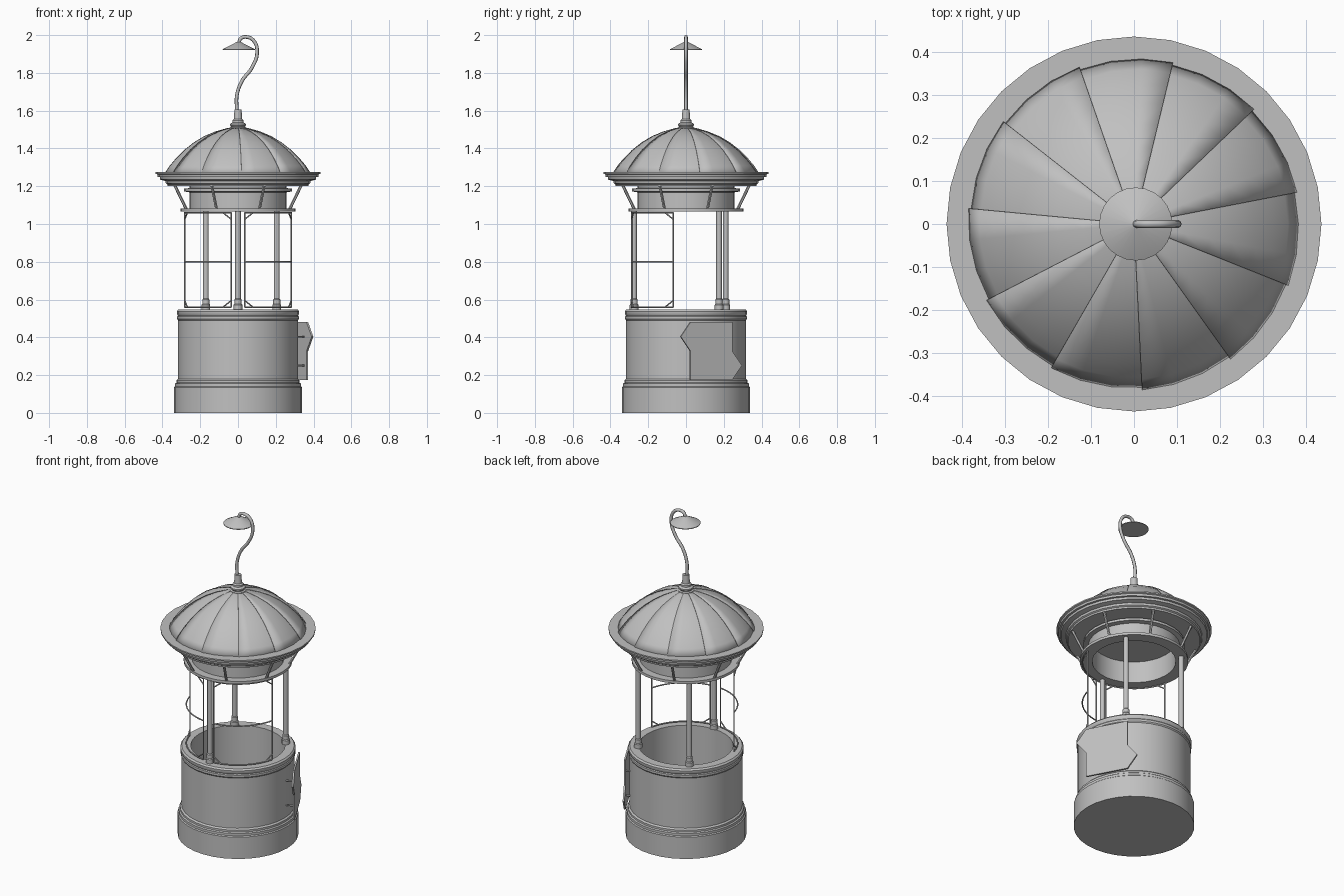
import bpy, bmesh, math
from math import sin, cos, radians
from mathutils import Vector, Matrix

if "Cube" in bpy.data.objects:
    bpy.data.objects.remove(bpy.data.objects["Cube"], do_unlink=True)

grey = bpy.data.materials.new("stone_grey")
grey.use_nodes = True
grey.diffuse_color = (0.53, 0.53, 0.53, 1)
grey.node_tree.nodes["Principled BSDF"].inputs["Base Color"].default_value = grey.diffuse_color


def activate(ob):
    bpy.ops.object.select_all(action="DESELECT")
    ob.select_set(True)
    bpy.context.view_layer.objects.active = ob


def finish(name, bm, smooth=True):
    bmesh.ops.remove_doubles(bm, verts=bm.verts, dist=1e-5)
    bmesh.ops.recalc_face_normals(bm, faces=bm.faces)
    me = bpy.data.meshes.new(name)
    bm.to_mesh(me)
    bm.free()
    me.materials.append(grey)
    ob = bpy.data.objects.new(name, me)
    bpy.context.collection.objects.link(ob)
    if smooth:
        activate(ob)
        bpy.ops.object.shade_smooth_by_angle(angle=radians(35))
    return ob


def lathe(name, profile, at=(0, 0), sides=32, closed=False):
    """Spin (radius, height) points about a vertical axis."""
    bm = bmesh.new()
    vs = [bm.verts.new((r, 0, z)) for r, z in profile]
    pairs = list(zip(vs, vs[1:])) + ([(vs[-1], vs[0])] if closed else [])
    edges = [bm.edges.new(p) for p in pairs]
    bmesh.ops.spin(bm, geom=vs + edges, cent=(0, 0, 0), axis=(0, 0, 1),
                   angle=math.tau, steps=sides, use_merge=False)
    bmesh.ops.translate(bm, verts=bm.verts, vec=(at[0], at[1], 0))
    return finish(name, bm)


def tube(name, paths, radius, smooth_path=False, res=2):
    """Round bars along one or more paths, as one mesh."""
    cu = bpy.data.curves.new(name, "CURVE")
    cu.dimensions = "3D"
    cu.bevel_depth = radius
    cu.bevel_resolution = res
    cu.use_fill_caps = True
    for path in paths:
        sp = cu.splines.new("BEZIER" if smooth_path else "POLY")
        pts = sp.bezier_points if smooth_path else sp.points
        pts.add(len(path) - 1)
        for p, co in zip(pts, path):
            if smooth_path:
                p.co = co
                p.handle_left_type = p.handle_right_type = "AUTO"
            else:
                p.co = (*co, 1)
    cu.materials.append(grey)
    ob = bpy.data.objects.new(name, cu)
    bpy.context.collection.objects.link(ob)
    activate(ob)
    bpy.ops.object.convert(target="MESH")
    bpy.ops.object.shade_smooth_by_angle(angle=radians(50))
    return ob


def polar(r, deg, z):
    return (r * cos(radians(deg)), r * sin(radians(deg)), z)


# Hollow round body with plinth, mouldings and rim
lathe("well_body", [
    (0, 0), (.339, 0), (.339, .135), (.333, .14), (.333, .155), (.326, .16),
    (.326, .172), (.317, .18), (.317, .49), (.322, .497), (.322, .51),
    (.318, .515), (.324, .525), (.324, .538), (.316, .547), (.265, .547),
    (.265, .12), (0, .12)])

# Three posts with collars
posts = [(0, -.275), (.205, .175), (-.17, .21)]
for i, at in enumerate(posts):
    lathe(f"post_{i + 1}", [
        (0, .545), (.023, .545), (.023, .572), (.019, .577), (.019, .6),
        (.015, .605), (.015, 1.07), (0, 1.07)], at, 12)

# Curved open frames on either side of the front post
for side, start, end in (("right", 193.5, 263), ("left", 277, 346.5)):
    def arc(z):
        return [polar(.29, start + (end - start) * t / 12, z) for t in range(13)]
    low, high = .56, 1.06
    bars = [arc(low), arc(.8), arc(high)]
    for a, inward in ((start, 1), (end, -1)):
        bars.append([polar(.29, a, low), polar(.29, a, high)])
        for z, up in ((low, .035), (high, -.035)):
            bars.append([polar(.29, a, z + up), polar(.29, a + inward * 9, z)])
    tube(f"{side}_frame", bars, .004, res=1)

# Ring beam and hollow drum carrying the roof
lathe("ring_beam", [(.235, 1.067), (.305, 1.067), (.305, 1.083), (.235, 1.083)], closed=True)
lathe("drum", [(.235, 1.08), (.258, 1.08), (.258, 1.168), (.285, 1.172),
               (.285, 1.187), (.258, 1.19), (.258, 1.21), (.235, 1.21)], closed=True)

# Slanted struts under the eaves
struts = [[polar(.297, 22.5 + 45 * k, 1.08), polar(.365, 22.5 + 45 * k, 1.21)] for k in range(8)]
tube("eaves_struts", struts, .008, res=1)

# Stepped eaves
lathe("eaves", [
    (0, 1.2), (.372, 1.2), (.374, 1.21), (.382, 1.215), (.384, 1.228),
    (.412, 1.235), (.414, 1.248), (.425, 1.25), (.427, 1.262), (.436, 1.266),
    (.436, 1.274), (.37, 1.274), (0, 1.274)])

# Domed roof of overlapping panels, each tucked under the next
dome = [(.389, 1.27), (.362, 1.31), (.33, 1.348), (.285, 1.393), (.235, 1.432),
        (.18, 1.465), (.12, 1.49), (.06, 1.507), (.02, 1.512)]
bm = bmesh.new()
panels, steps = 11, 4
span = 360 / panels * 4 / 3
for k in range(panels):
    grid = []
    for s in range(steps + 1):
        tuck = 1 - .02 * s / steps
        angle = 11 + 360 / panels * k + span * s / steps
        grid.append([bm.verts.new(polar(r * tuck, angle, 1.26 + (z - 1.26) * tuck)) for r, z in dome])
    for a, b in zip(grid, grid[1:]):
        for j in range(len(dome) - 1):
            bm.faces.new((a[j], b[j], b[j + 1], a[j + 1]))
roof = finish("roof_panels", bm)
mod = roof.modifiers.new("thickness", "SOLIDIFY")
mod.thickness = .003

# Finial
lathe("finial", [
    (0, 1.495), (.045, 1.5), (.045, 1.51), (.036, 1.514), (.042, 1.522), (.042, 1.53),
    (.03, 1.538), (.03, 1.548), (.022, 1.555), (.019, 1.606), (0, 1.606)], sides=20)

# Swan-neck pipe and lamp shade
tube("lamp_pipe", [[
    (-.006, 0, 1.6), (-.006, 0, 1.68), (.02, 0, 1.755), (.075, 0, 1.83), (.101, 0, 1.905),
    (.085, 0, 1.968), (.045, 0, 1.99), (.015, 0, 1.982), (.004, 0, 1.955)]], .0095, True)
lathe("lamp_shade", [(0, 1.921), (.085, 1.921), (.085, 1.925), (.012, 1.963), (0, 1.965)], (.004, 0), 24)

# Two arrow boards on the side, pointing opposite ways
turn = Matrix.Translation((.304, .13, 0)) @ Matrix.Rotation(radians(28), 4, "Z")
for name, direction, z0, z1 in (("upper_arrow_board", -1, .327, .48), ("lower_arrow_board", 1, .175, .327)):
    mid = (z0 + z1) / 2
    outline = [(-.125, z0), (.125, z0), (.183, mid), (.125, z1), (-.125, z1)]
    bm = bmesh.new()
    face = bm.faces.new([bm.verts.new((0, direction * s, z)) for s, z in outline])
    new = bmesh.ops.extrude_face_region(bm, geom=[face])["geom"]
    bmesh.ops.translate(bm, verts=[v for v in new if isinstance(v, bmesh.types.BMVert)], vec=(.01, 0, 0))
    bmesh.ops.transform(bm, matrix=turn, verts=bm.verts)
    finish(name, bm, smooth=False)
    # Pegs holding the board to the wall
    tube(name.replace("board", "pegs"), [
        [turn @ Vector((-.06, s, mid)), turn @ Vector((.004, s, mid))] for s in (-.1, .1)], .005, res=1)
